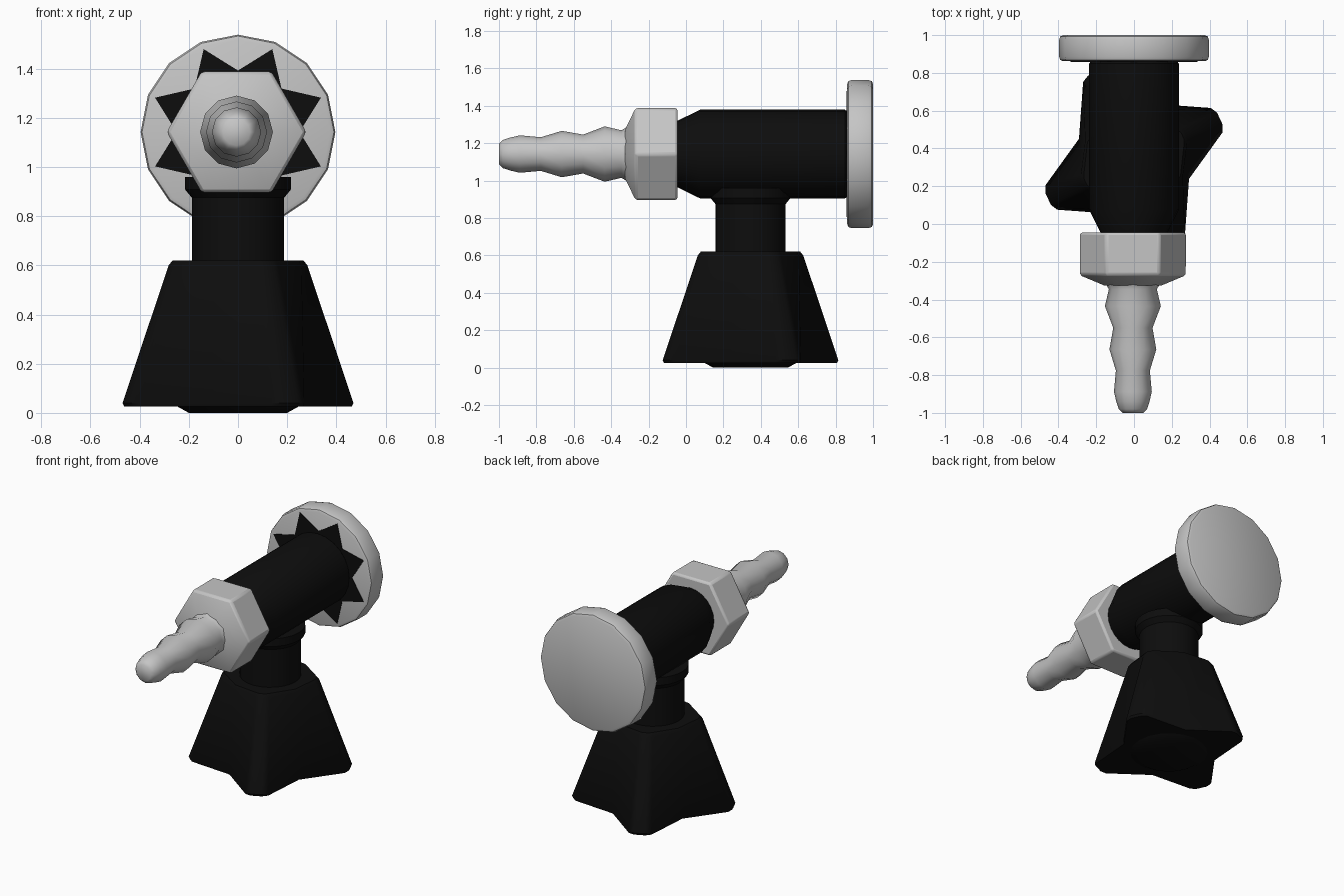
import bpy, bmesh
from math import cos, sin, pi, radians

cube = bpy.data.objects.get("Cube")
if cube:
    bpy.data.objects.remove(cube)

AXIS_Z = 1.142   # height of the horizontal pipe
STEM_Y = 0.345   # depth of the vertical stem and handle


def material(name, value, rough):
    m = bpy.data.materials.new(name)
    m.use_nodes = True
    color = (value, value, value, 1)
    m.diffuse_color = color
    shader = m.node_tree.nodes["Principled BSDF"]
    shader.inputs["Base Color"].default_value = color
    shader.inputs["Roughness"].default_value = rough
    return m


GREY = material("light_grey_metal", 0.56, 0.5)
BLACK = material("black_plastic", 0.004, 0.6)


def loft(name, rings, mat, bevel=0, angle=35):
    """Skin equal-length rings of points and cap both ends."""
    bm = bmesh.new()
    loops = [[bm.verts.new(p) for p in ring] for ring in rings]
    n = len(loops[0])
    for a, b in zip(loops, loops[1:]):
        for i in range(n):
            j = (i + 1) % n
            bm.faces.new((a[i], a[j], b[j], b[i]))
    bm.faces.new(loops[0][::-1])
    bm.faces.new(loops[-1])
    bmesh.ops.recalc_face_normals(bm, faces=bm.faces)
    mesh = bpy.data.meshes.new(name)
    bm.to_mesh(mesh)
    bm.free()
    mesh.materials.append(mat)
    obj = bpy.data.objects.new(name, mesh)
    bpy.context.collection.objects.link(obj)
    if bevel:
        mod = obj.modifiers.new("soft_edges", 'BEVEL')
        mod.width = bevel
        mod.segments = 2
    bpy.ops.object.select_all(action='DESELECT')
    obj.select_set(True)
    bpy.context.view_layer.objects.active = obj
    bpy.ops.object.shade_smooth_by_angle(angle=radians(angle))
    return obj


def ring_y(radius, y, sides, x=0):
    """Ring around the horizontal pipe axis."""
    steps = [2 * pi * i / sides for i in range(sides)]
    return [(x + radius * cos(a), y, AXIS_Z + radius * sin(a)) for a in steps]


def ring_z(radius, z, sides):
    """Ring around the vertical stem axis."""
    steps = [2 * pi * i / sides for i in range(sides)]
    return [(radius * cos(a), STEM_Y + radius * sin(a), z) for a in steps]


def handle_ring(tip, valley, z):
    """Four blunt lobes with a valley between each pair."""
    pts = []
    for k in range(4):
        lobe = ((-8.5, tip * 0.97), (-4, tip), (4, tip), (8.5, tip * 0.97), (45, valley))
        for offset, r in lobe:
            a = radians(25 + 90 * k + offset)
            pts.append((r * cos(a), STEM_Y + r * sin(a), z))
    return pts


# Pipe body, tapered at the front
body = [(0.175, -0.06), (0.178, -0.045), (0.237, 0.075), (0.237, 0.85), (0.225, 0.865)]
loft("pipe_body", [ring_y(r, y, 24) for r, y in body], BLACK)

# Round end flange
flange = [(0.375, 0.862), (0.39, 0.868), (0.396, 0.885),
          (0.396, 0.975), (0.39, 0.993), (0.375, 1.0)]
loft("end_flange", [ring_y(r, y, 16) for r, y in flange], GREY, angle=40)

# Thin eight-pointed plate on the flange face
star = [(r * cos(a), AXIS_Z + r * sin(a))
        for i in range(16)
        for r, a in [(0.25 if i % 2 == 0 else 0.365, i * pi / 8)]]
loft("star_plate", [[(x, y, z) for x, z in star] for y in (0.858, 0.863)], BLACK)

# Vertical stem with a flared joint
stem = [(0.188, 0.58), (0.188, 0.875), (0.215, 0.908), (0.215, 0.96)]
loft("stem", [ring_z(r, z, 24) for r, z in stem], BLACK)

# Four-lobed flared handle and its foot
handle = [(0.495, 0.305, 0.025), (0.503, 0.31, 0.04),
          (0.302, 0.275, 0.6), (0.285, 0.262, 0.62)]
loft("handle", [handle_ring(*h) for h in handle], BLACK)
foot = [(0.2, 0), (0.245, 0.025), (0.245, 0.05)]
loft("handle_foot", [ring_z(r, z, 20) for r, z in foot], BLACK)

# Hexagonal nut with a sloped front
nut = [(0.284, -0.045), (0.284, -0.27), (0.15, -0.326)]
loft("hex_nut", [ring_y(r, y, 6, -0.006) for r, y in nut], GREY, bevel=0.014)

# Barbed hose tail
barbs = [(0.145, -0.315), (0.127, -0.345), (0.148, -0.435), (0.104, -0.55),
         (0.124, -0.664), (0.09, -0.776), (0.1, -0.888), (0.088, -0.94),
         (0.075, -0.98), (0.055, -1.0)]
loft("hose_tail", [ring_y(r, y, 12, -0.006) for r, y in barbs], GREY, angle=50)
